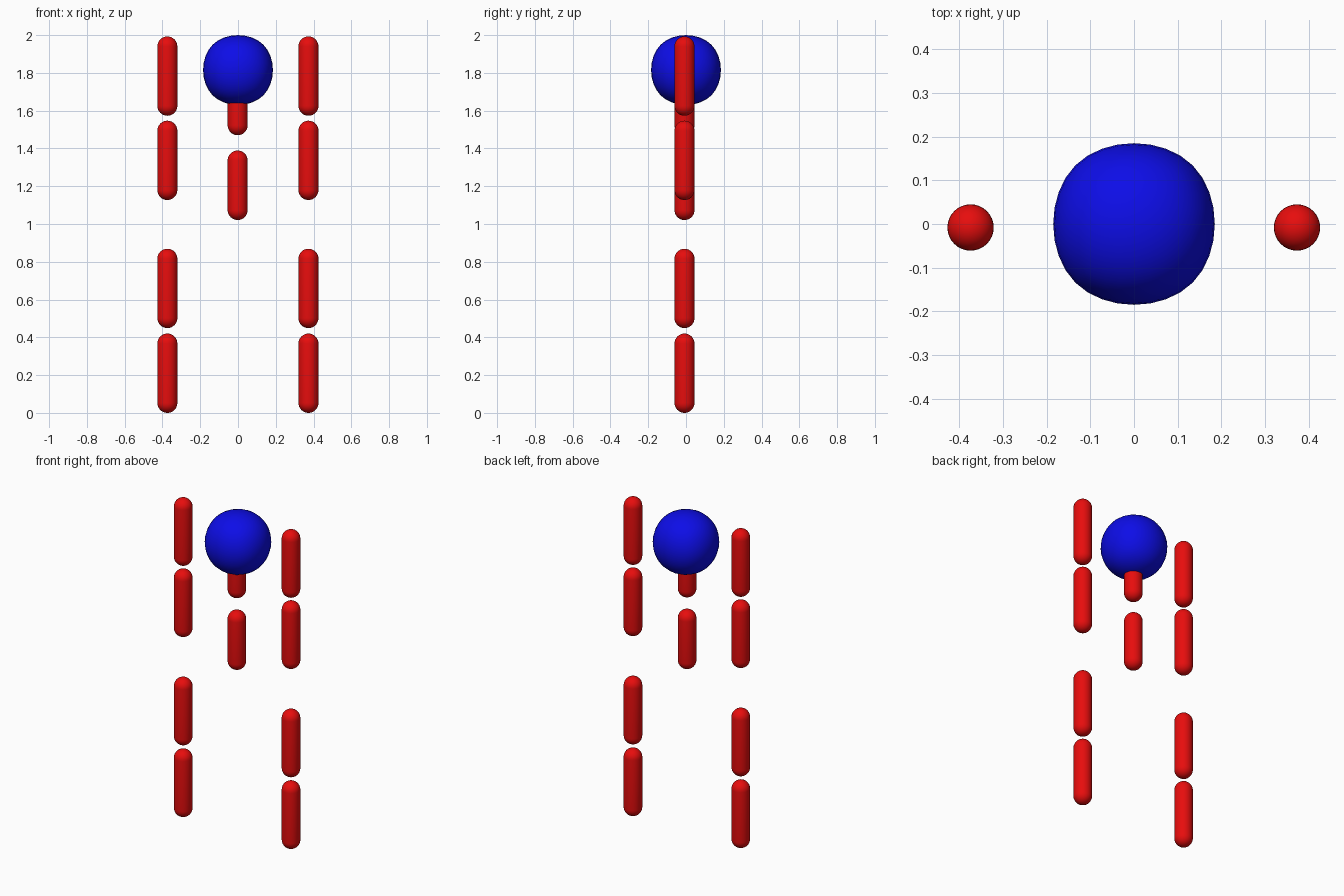
import bpy, bmesh
from mathutils import Matrix

if "Cube" in bpy.data.objects:
    bpy.data.objects.remove(bpy.data.objects["Cube"])


def material(name, color):
    m = bpy.data.materials.new(name)
    m.diffuse_color = (*color, 1)
    m.use_nodes = True
    m.node_tree.nodes["Principled BSDF"].inputs["Base Color"].default_value = m.diffuse_color
    return m


RED = material("red", (0.8, 0.004, 0.004))
BLUE = material("blue", (0.004, 0.004, 0.8))
R = 0.053   # radius of every rod
Y = -0.008  # rods sit slightly in front of the ball centre


def add_object(name, bm, mat, location):
    for f in bm.faces:
        f.smooth = True
    mesh = bpy.data.meshes.new(name)
    bm.to_mesh(mesh)
    bm.free()
    mesh.materials.append(mat)
    obj = bpy.data.objects.new(name, mesh)
    obj.location = location
    bpy.context.collection.objects.link(obj)
    return obj


def capsule(name, x, z_low, z_high):
    """Upright rod with hemispherical ends: a sphere split at its equator."""
    bm = bmesh.new()
    bmesh.ops.create_uvsphere(bm, u_segments=32, v_segments=16, radius=R)
    half = (z_high - z_low) / 2 - R
    # open the equator so that the two halves are joined by a straight wall
    bmesh.ops.split_edges(bm, edges=[e for e in bm.edges
                                     if all(abs(v.co.z) < 1e-5 for v in e.verts)])
    for v in bm.verts:
        up = sum(f.calc_center_median().z for f in v.link_faces) > 0
        v.tag = up
    for v in bm.verts:
        v.co.z += half if v.tag else -half
    bmesh.ops.bridge_loops(bm, edges=[e for e in bm.edges if e.is_boundary])
    bmesh.ops.recalc_face_normals(bm, faces=bm.faces)
    return add_object(name, bm, RED, (x, Y, (z_low + z_high) / 2))


# Ball: a subdivided cube, so slightly squarish
bm = bmesh.new()
bmesh.ops.create_cube(bm, size=0.4405)
ball = add_object("head", bm, BLUE, (0, 0, 1.815))
sub = ball.modifiers.new("round", 'SUBSURF')
sub.levels = sub.render_levels = 3

# Arms and legs, one column of rods on each side
for side, x in (("left", -0.374), ("right", 0.373)):
    capsule(side + "_lower_leg", x, 0.0, 0.42)
    capsule(side + "_upper_leg", x, 0.449, 0.869)
    capsule(side + "_upper_arm", x, 1.127, 1.547)
    capsule(side + "_forearm", x, 1.573, 1.993)

# Trunk rods under the ball
capsule("lower_torso", -0.002, 1.021, 1.389)
capsule("upper_torso", -0.002, 1.47, 1.838)
